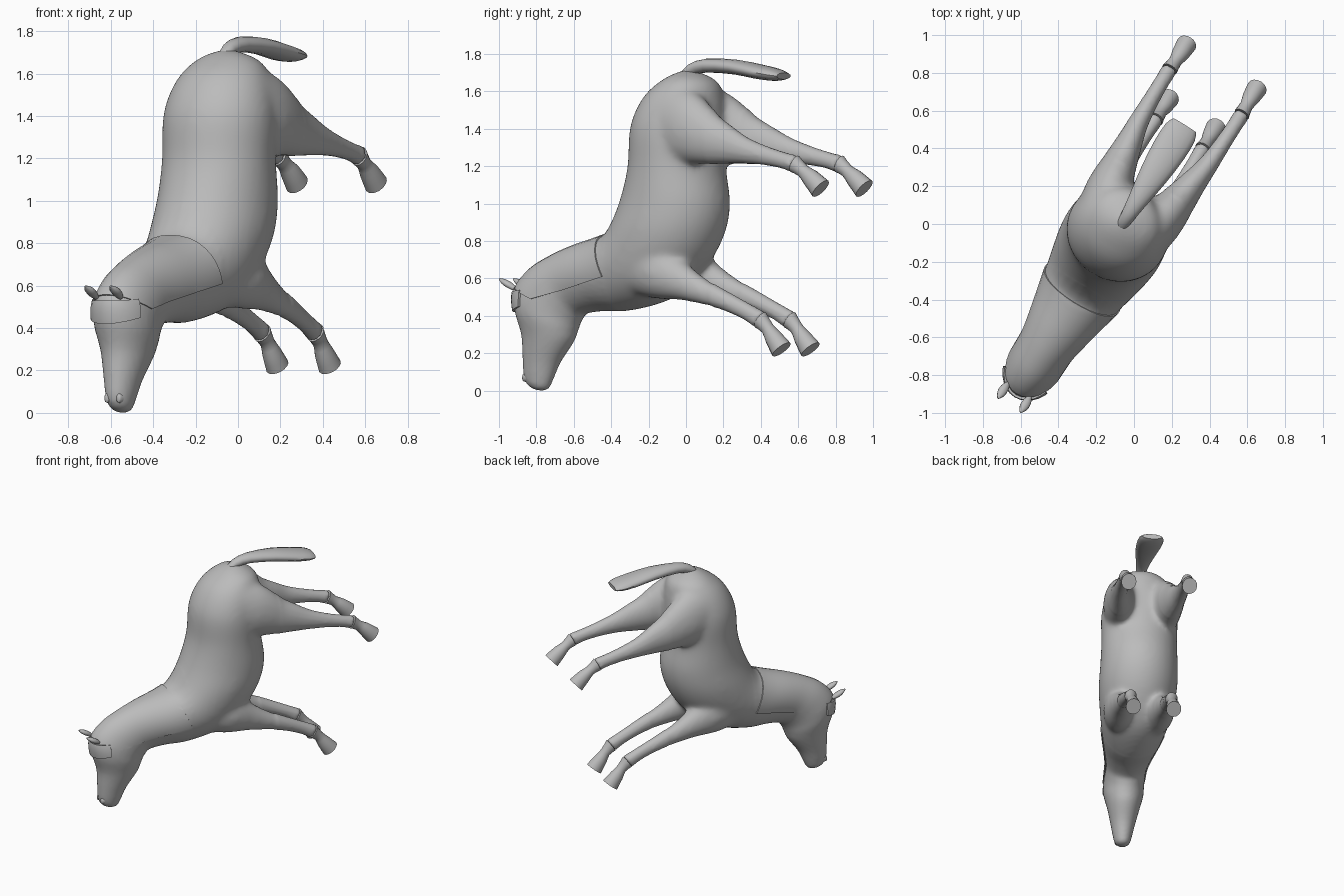
import bpy, bmesh, math
from mathutils import Vector

if "Cube" in bpy.data.objects:
    bpy.data.objects.remove(bpy.data.objects["Cube"])

GREY = bpy.data.materials.new("grey coat")
GREY.diffuse_color = (0.5, 0.5, 0.5, 1)
GREY.use_nodes = True
GREY.node_tree.nodes["Principled BSDF"].inputs["Base Color"].default_value = GREY.diffuse_color
TURN = -math.radians(32.06)
PLACE = (-0.042, 0.027, 0)


def finish(name, bm):
    bmesh.ops.recalc_face_normals(bm, faces=bm.faces)
    me = bpy.data.meshes.new(name)
    bm.to_mesh(me)
    bm.free()
    ob = bpy.data.objects.new(name, me)
    bpy.context.collection.objects.link(ob)
    me.materials.append(GREY)
    ob.location = PLACE
    ob.rotation_euler.z = TURN
    bpy.ops.object.select_all(action='DESELECT')
    ob.select_set(True)
    bpy.context.view_layer.objects.active = ob
    bpy.ops.object.shade_smooth_by_angle(angle=math.radians(50))
    return ob


def smooth_rows(rows, steps):
    """Catmull-Rom resampling of section rows."""
    out = []
    for i in range(len(rows) - 1):
        a, b, c, d = (rows[max(0, min(len(rows) - 1, k))] for k in range(i - 1, i + 3))
        for s in range(steps):
            t = s / steps
            out.append([0.5 * (2 * q + (r - p) * t + (2 * p - 5 * q + 4 * r - e) * t * t
                               + (3 * q - p - 3 * r + e) * t ** 3)
                        for p, q, r, e in zip(a, b, c, d)])
    return out + [list(rows[-1])]


def loft(rows, n=24, steps=3, bm=None):
    """Rows: back y, back z, belly y, belly z, side offset, half width."""
    bm = bm or bmesh.new()
    rings = []
    for y1, z1, y2, z2, x, w in smooth_rows(rows, steps):
        ring = []
        for k in range(n):
            a = 2 * math.pi * k / n
            f = (1 - math.cos(a)) / 2
            ring.append(bm.verts.new((x + w * math.sin(a), y1 + (y2 - y1) * f, z1 + (z2 - z1) * f)))
        rings.append(ring)
    for p, q in zip(rings, rings[1:]):
        for k in range(n):
            bm.faces.new((p[k], p[(k + 1) % n], q[(k + 1) % n], q[k]))
    bm.faces.new(rings[0])
    bm.faces.new(rings[-1])
    return bm


def limb_rows(path, side=1):
    """Path: y, z, side offset, half depth, half width -> section rows."""
    rows = []
    for i, (y, z, x, h, w) in enumerate(path):
        a, b = path[max(i - 1, 0)], path[min(i + 1, len(path) - 1)]
        t = Vector((b[0] - a[0], b[1] - a[1])).normalized()
        rows.append((y - t.y * h, z + t.x * h, y + t.y * h, z - t.x * h, x * side, w))
    return rows


# Trunk, neck and head sections
TRUNK = [
    (-.04, 1.715, .04, 1.705, 0, .04), (-.13, 1.675, .14, 1.645, 0, .16),
    (-.25, 1.58, .17, 1.53, 0, .235), (-.33, 1.42, .175, 1.38, 0, .275),
    (-.35, 1.20, .17, 1.20, 0, .272), (-.40, 1.03, .20, 1.00, 0, .278),
    (-.46, .90, .165, .83, 0, .282), (-.51, .84, .06, .66, 0, .268),
    (-.55, .825, -.12, .50, 0, .245), (-.62, .805, -.37, .43, 0, .21),
    (-.74, .77, -.56, .425, 0, .175), (-.87, .72, -.67, .41, 0, .15),
    (-1.0, .65, -.70, .38, 0, .145), (-1.09, .55, -.715, .355, 0, .145),
    (-1.095, .44, -.73, .32, 0, .14), (-1.055, .30, -.755, .26, 0, .115),
    (-1.05, .17, -.835, .15, 0, .085), (-1.045, .075, -.88, .055, 0, .064),
    (-1.02, .028, -.90, .016, 0, .048), (-.975, .003, -.925, 0, 0, .02)]

# Legs from trunk to hoof; everything but the hoof and pastern fuses with the body
HIND = [(-.08, 1.46, .12, .20, .135), (.05, 1.41, .15, .20, .13), (.15, 1.375, .17, .172, .112),
        (.25, 1.338, .185, .134, .09), (.36, 1.312, .20, .102, .07), (.47, 1.285, .215, .072, .054),
        (.60, 1.258, .222, .052, .044), (.72, 1.232, .225, .044, .041), (.795, 1.212, .225, .049, .043),
        (.845, 1.175, .222, .036, .035), (.89, 1.14, .22, .048, .046), (.955, 1.08, .22, .06, .054)]
FORE = [(-.24, .67, .12, .16, .115), (-.10, .63, .14, .145, .115), (.05, .575, .15, .097, .08),
        (.17, .53, .155, .07, .058), (.30, .485, .155, .052, .046), (.44, .425, .15, .045, .04),
        (.53, .378, .148, .05, .044), (.575, .332, .147, .036, .035),
        (.61, .285, .146, .048, .045), (.662, .22, .146, .06, .054)]
SPLIT = {"hind": 9, "front": 7}

# Body: trunk and legs fused into one skin, joints smoothed
bm = loft(TRUNK, 32, 4)
for side in (-1, 1):
    for kind, path in (("hind", HIND), ("front", FORE)):
        loft(limb_rows(path, side)[:SPLIT[kind]], 24, 4, bm)
body = finish("body", bm)
fuse = body.modifiers.new("fuse", 'REMESH')
fuse.mode = 'VOXEL'
fuse.voxel_size = 0.014
bpy.ops.object.modifier_apply(modifier="fuse")
bm = bmesh.new()
bm.from_mesh(body.data)
blend = [v for v in bm.verts if -.42 < v.co.y < .24]
for i in range(14):
    bmesh.ops.smooth_vert(bm, verts=blend if i > 0 else bm.verts[:], factor=.5,
                          use_axis_x=True, use_axis_y=True, use_axis_z=True)
for f in bm.faces:
    f.smooth = True
bm.to_mesh(body.data)
bm.free()


def skin_patch(name, cuts, thick):
    """Copy of the trunk skin trimmed by planes (y, z, normal y, normal z), raised outward."""
    bm = loft(TRUNK, 32, 4)
    bmesh.ops.recalc_face_normals(bm, faces=bm.faces)
    for y, z, ny, nz in cuts:
        bmesh.ops.bisect_plane(bm, geom=bm.verts[:] + bm.edges[:] + bm.faces[:],
                               plane_co=(0, y, z), plane_no=(0, ny, nz), clear_outer=True)
    bm.normal_update()
    old = bm.faces[:]
    shift = {v: v.normal * thick for v in bm.verts}
    rim = [e for e in bm.edges if e.is_boundary]
    new = {v: bm.verts.new(v.co + s) for v, s in shift.items()}
    for f in old:
        bm.faces.new([new[v] for v in f.verts])
    for e in rim:
        a, b = e.verts
        bm.faces.new((a, b, new[b], new[a]))
    bmesh.ops.delete(bm, geom=old, context='FACES')
    finish(name, bm)


# Mane drapes over the upper neck, forelock over the brow
skin_patch("mane", [(-.52, .835, .225, .10), (-.42, .61, .12, -.50), (-.92, .49, -.07, -.18)], .007)
skin_patch("forelock", [(-1.0, .5, 1, 0), (-1.05, .435, .3, -1), (-1.05, .53, -.1, 1)], .013)

for side, tag in ((-1, "left"), (1, "right")):
    # Pasterns and hooves
    for kind, path in (("hind", HIND), ("front", FORE)):
        finish(f"{kind}_hoof_{tag}", loft(limb_rows(path, side)[SPLIT[kind] - 1:], 16, 2))
    # Ears and nostrils
    ear = [(-1.07, .545, .068, .012, .012), (-1.10, .563, .07, .018, .024),
           (-1.135, .582, .07, .016, .023), (-1.165, .598, .07, .004, .005)]
    finish("ear_" + tag, loft(limb_rows(ear, side), 10, 2))
    nose = [(-1.0, .07, .033, .024, .016), (-1.035, .07, .033, .022, .014), (-1.04, .07, .033, .014, .008)]
    finish("nostril_" + tag, loft(limb_rows(nose, side), 10, 1))

# Broad flat tail
TAIL = [(-.06, 1.67, 0, .02, .03), (.0, 1.715, 0, .032, .036), (.10, 1.738, 0, .037, .05),
        (.28, 1.73, 0, .04, .078), (.43, 1.705, 0, .04, .092), (.54, 1.688, 0, .033, .09),
        (.585, 1.682, 0, .018, .07)]
finish("tail", loft(limb_rows(TAIL), 16, 2))
